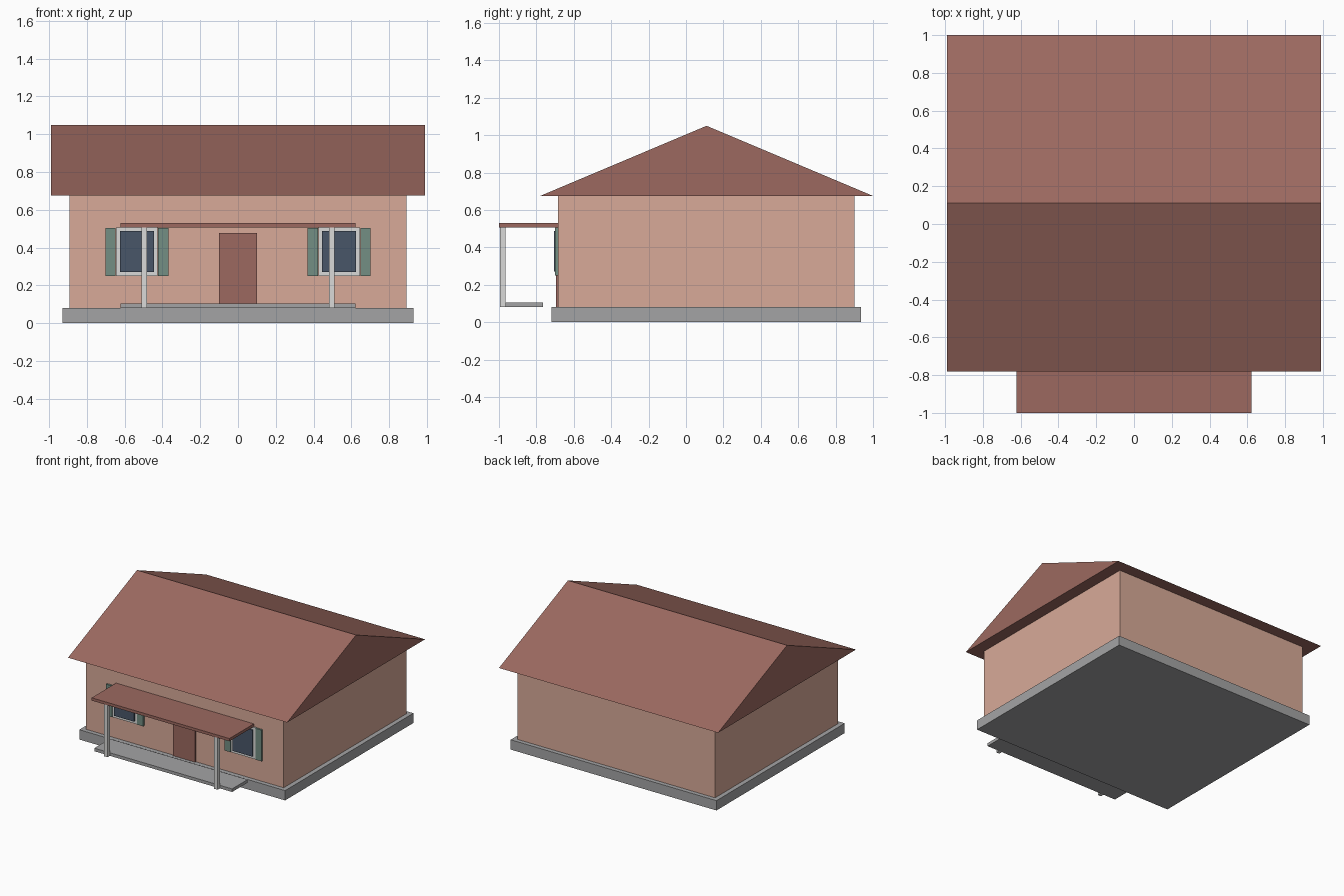
import bpy

cube = bpy.data.objects.get("Cube")
if cube:
    bpy.data.objects.remove(cube, do_unlink=True)


def make_material(name, rgb):
    """Flat colour from 0-255 display values, stored as linear."""
    linear = [((c / 255 + 0.055) / 1.055) ** 2.4 for c in rgb]
    mat = bpy.data.materials.new(name)
    mat.use_nodes = True
    mat.diffuse_color = (*linear, 1)
    bsdf = mat.node_tree.nodes["Principled BSDF"]
    bsdf.inputs["Base Color"].default_value = (*linear, 1)
    bsdf.inputs["Roughness"].default_value = 0.9
    return mat


plaster = make_material("peach plaster", (216, 170, 152))
tile = make_material("red brown", (156, 105, 96))
concrete = make_material("grey concrete", (164, 164, 165))
trim = make_material("off white trim", (218, 218, 216))
glass = make_material("dark blue glass", (73, 86, 105))
green = make_material("green shutter paint", (115, 142, 131))


def add_mesh(name, verts, faces, mat):
    mesh = bpy.data.meshes.new(name)
    mesh.from_pydata(verts, [], faces)
    mesh.materials.append(mat)
    obj = bpy.data.objects.new(name, mesh)
    bpy.context.collection.objects.link(obj)
    return obj


def extrude_x(name, profile, x0, x1, mat):
    """Extrude a (y, z) profile, counter-clockwise seen from +x, along x."""
    n = len(profile)
    verts = [(x, y, z) for x in (x0, x1) for y, z in profile]
    faces = [tuple(reversed(range(n))), tuple(range(n, 2 * n))]
    faces += [(i, (i + 1) % n, n + (i + 1) % n, n + i) for i in range(n)]
    return add_mesh(name, verts, faces, mat)


def box(name, x, y, z, mat):
    """Box from (low, high) ranges on each axis."""
    profile = [(y[0], z[0]), (y[1], z[0]), (y[1], z[1]), (y[0], z[1])]
    return extrude_x(name, profile, x[0], x[1], mat)


def span(centre, width):
    return centre - width / 2, centre + width / 2


# Main building
WALL = -0.685
FLOOR = 0.08
EAVES = 0.675
box("foundation", span(0, 1.86), (-0.72, 0.935), (0, FLOOR), concrete)
box("walls", span(0, 1.786), (WALL, 0.9), (FLOOR, EAVES), plaster)
extrude_x("roof", [(-0.78, EAVES), (1.0, EAVES), (0.11, 1.05)], -0.99, 0.99, tile)
box("door", span(0, 0.2), (WALL - 0.01, WALL), (FLOOR, 0.477), tile)

# Porch
box("porch_roof", span(0, 1.245), (-1.0, WALL), (0.507, 0.53), tile)
box("porch_step", span(0, 1.245), (-0.965, -0.765), (FLOOR, 0.105), concrete)

# Posts, windows and shutters on both sides
for side, sign in (("right", -1), ("left", 1)):
    box(f"porch_post_{side}", span(sign * 0.497, 0.03), span(-0.98, 0.03),
        (FLOOR, 0.507), trim)
    middle = sign * 0.535
    box(f"window_frame_{side}", span(middle, 0.22), (WALL - 0.012, WALL),
        (0.25, 0.507), trim)
    box(f"window_glass_{side}", span(middle, 0.18), (WALL - 0.021, WALL - 0.012),
        (0.27, 0.487), glass)
    for place, offset in (("outer", sign * 0.14), ("inner", -sign * 0.14)):
        box(f"shutter_{place}_{side}", span(middle + offset, 0.055),
            (WALL - 0.015, WALL), (0.25, 0.505), green)
